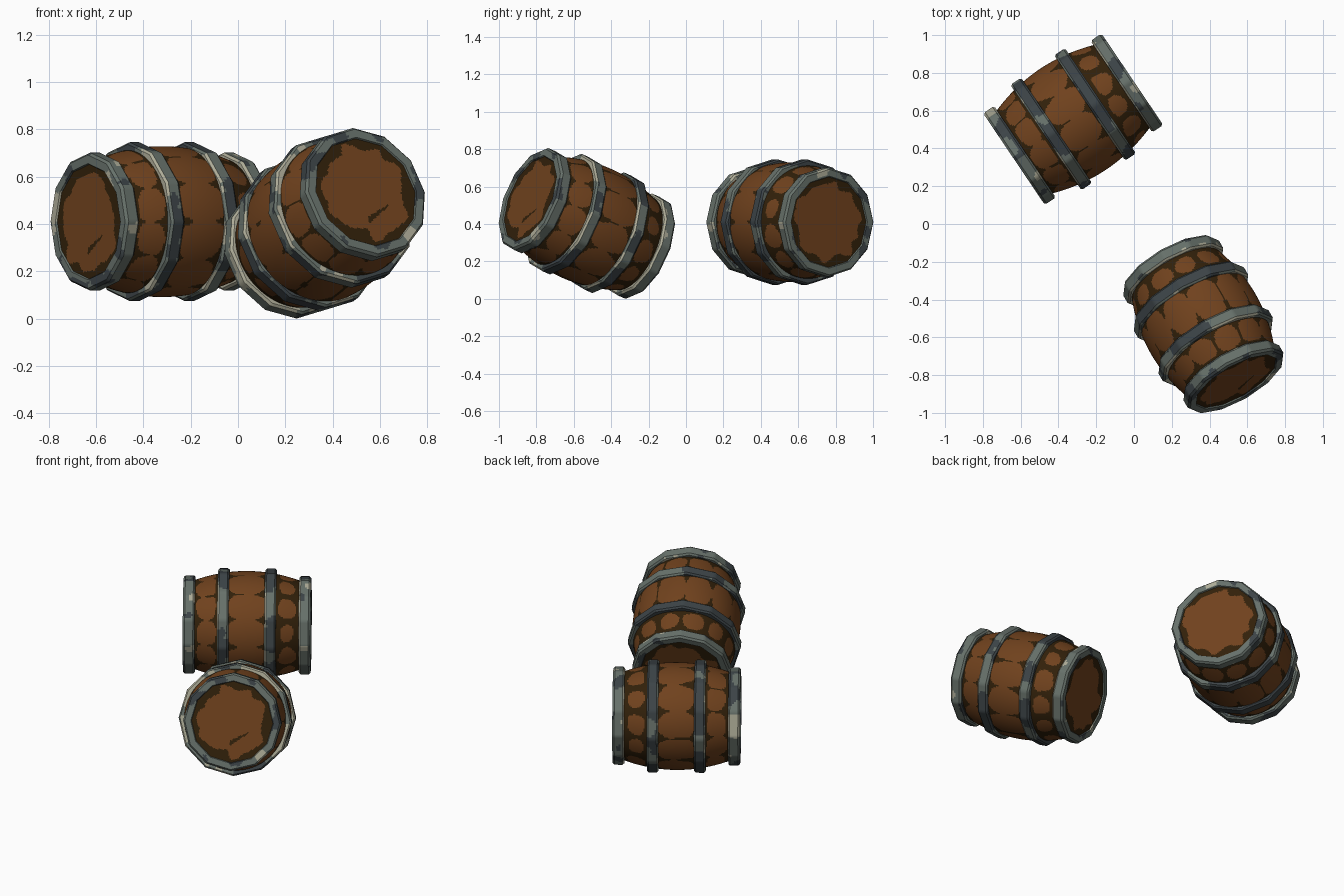
import bpy, bmesh, math
from mathutils import Matrix, Vector, noise

if "Cube" in bpy.data.objects:
    bpy.data.objects.remove(bpy.data.objects["Cube"])

SIDES = 12
STEP = 2 * math.pi / SIDES


def material(name, rgb):
    m = bpy.data.materials.new(name)
    m.use_nodes = True
    m.diffuse_color = (*rgb, 1)
    bsdf = m.node_tree.nodes["Principled BSDF"]
    bsdf.inputs["Base Color"].default_value = (*rgb, 1)
    bsdf.inputs["Roughness"].default_value = 0.9
    return m


WOOD = [material("warm brown wood", (0.162, 0.054, 0.0125)),
        material("dark brown wood", (0.031, 0.0145, 0.003))]
METAL = [material("slate metal", (0.046, 0.058, 0.064)),
         material("grey green metal", (0.135, 0.165, 0.145)),
         material("pale worn metal", (0.42, 0.41, 0.31))]


def lathe(name, profile, cols, faceted, closed, rule, mats, matrix):
    """Spin (radius, z) points round z; rule picks each face's material."""
    bm = bmesh.new()
    n = cols * SIDES
    rows = []
    for r, z in profile:
        row = []
        for j in range(n):
            a = j * 2 * math.pi / n
            local = a % STEP - STEP / 2
            k = math.cos(STEP / 2) / math.cos(local) if faceted else 1
            row.append(bm.verts.new((r * k * math.cos(a), r * k * math.sin(a), z)))
        rows.append(row)
    for i in range(len(rows) - (0 if closed else 1)):
        lo, up = rows[i], rows[(i + 1) % len(rows)]
        for j in range(n):
            q = (j + 1) % n
            f = bm.faces.new((lo[j], lo[q], up[q], up[j]))
            f.material_index = rule(f.calc_center_median(), i)
    bmesh.ops.remove_doubles(bm, verts=bm.verts, dist=1e-5)
    me = bpy.data.meshes.new(name)
    bm.to_mesh(me)
    bm.free()
    for m in mats:
        me.materials.append(m)
    ob = bpy.data.objects.new(name, me)
    bpy.context.collection.objects.link(ob)
    ob.matrix_world = matrix
    bpy.ops.object.select_all(action="DESELECT")
    ob.select_set(True)
    bpy.context.view_layer.objects.active = ob
    bpy.ops.object.shade_smooth_by_angle(angle=math.radians(35))


def wobble(p, scale, seed):
    return noise.noise(p * scale + Vector((seed * 7.3, seed * 3.1, 0.5)))


def stave_rule(seed):
    # Rounded brown patch on each stave, dark in the seams and beside the hoops;
    # broad patches at the front end, small ovals at the back end
    def rule(p, i):
        a = math.atan2(p.y, p.x) % (2 * math.pi)
        k = int(a / STEP)
        u = abs(a - (k + 0.5) * STEP) / (STEP / 2)
        side = 0 if abs(p.z) < 0.14 else math.copysign(1, p.z)
        rnd = wobble(Vector((k * 1.7, side * 2.3, 0.3)), 1, seed)
        v = abs(abs(p.z) - 0.238)
        if side == 0:
            d = (u / (1.0 + 0.14 * rnd)) ** 3 + abs(p.z / 0.11) ** 2.8
        elif side > 0:
            d = (u / (0.97 + 0.2 * rnd)) ** 2.8 + (v / (0.058 + 0.015 * rnd)) ** 2.8
        else:
            d = (u / (0.78 + 0.25 * rnd)) ** 2.3 + (v / (0.048 + 0.015 * rnd)) ** 2.3
        return 0 if d + 0.5 * wobble(p, 14, seed) < 1 else 1
    return rule


def lid_rule(seed, cracked):
    # Brown lid with a ragged dark edge; the front one has a short tapered crack
    def rule(p, i):
        r = math.hypot(p.x, p.y)
        crack = (cracked and -0.01 < p.x < 0.1
                 and abs(p.y + 0.12 - 0.6 * p.x) < 0.014 - 0.1 * p.x)
        return 1 if crack or r > 0.2 + 0.055 * wobble(p, 12, seed) else 0
    return rule


def hoop_rule(seed, worn):
    # Slate with green patches, worn paler along the edge facing the front
    def rule(p, i):
        w = wobble(p, 6, seed) + 0.2 * wobble(p, 22, seed)
        if i in worn:
            return 2 if w > 0.16 else 1 if w > -0.25 else 0
        return 1 if w > 0.17 else 0
    return rule


def rim_rule(seed, worn):
    # Grey green with slate patches and a few worn spots
    def rule(p, i):
        w = wobble(p, 7, seed) + 0.25 * wobble(p, 24, seed)
        if i in worn:
            return 2 if w > -0.25 else 1
        return 0 if w < -0.2 else 2 if w > 0.4 else 1
    return rule


def spaced(a, b, count):
    return [a + (b - a) * t / count for t in range(count + 1)]


BODY = [(0.319 - 0.062 * (z / 0.33) ** 2, z) for z in spaced(-0.34, 0.34, 88)]
LID = [(r, 0.371) for r in spaced(0.25, 0, 32)]
HOOP = ([(0.28, -0.034), (0.327, -0.034)]
        + [(0.336, z) for z in spaced(-0.024, 0.024, 5)]
        + [(0.327, 0.034), (0.28, 0.034)])
RIM = ([(0.24, 0.308), (0.282, 0.308)]
       + [(0.292, z) for z in spaced(0.318, 0.366, 4)]
       + [(r, 0.378) for r in spaced(0.282, 0.246, 4)]
       + [(0.24, 0.368)])


def barrel(label, centre, axis, seed):
    z = Vector(axis).normalized()
    x = Vector((0, 0, 1)).cross(z).normalized()
    y = z.cross(x)
    frame = Matrix.Translation(centre) @ Matrix((x, y, z)).transposed().to_4x4()
    lathe(label + "_staves", BODY, 20, False, False, stave_rule(seed), WOOD, frame)
    for end, turn, hoop_worn, rim_worn in (("front", 0, (7, 8), ()),
                                           ("back", math.pi, (0, 1), (0, 1))):
        m = frame @ Matrix.Rotation(turn, 4, "X")
        s = seed + turn
        lathe(f"{label}_{end}_lid", LID, 12, True, False,
              lid_rule(s, end == "front"), WOOD, m)
        lathe(f"{label}_{end}_rim", RIM, 12, True, True,
              rim_rule(s, rim_worn), METAL, m)
        lathe(f"{label}_{end}_hoop", HOOP, 12, True, True,
              hoop_rule(s + 1, hoop_worn), METAL,
              m @ Matrix.Translation((0, 0, 0.14)))


# One barrel lying level at the back, one tipped up at the front
turn = math.radians(34)
barrel("level_barrel", (-0.322, 0.555, 0.41),
       (-math.cos(turn), -math.sin(turn), 0), 1)
barrel("tipped_barrel", (0.367, -0.53, 0.403), (0.465, -0.81, 0.355), 4)
